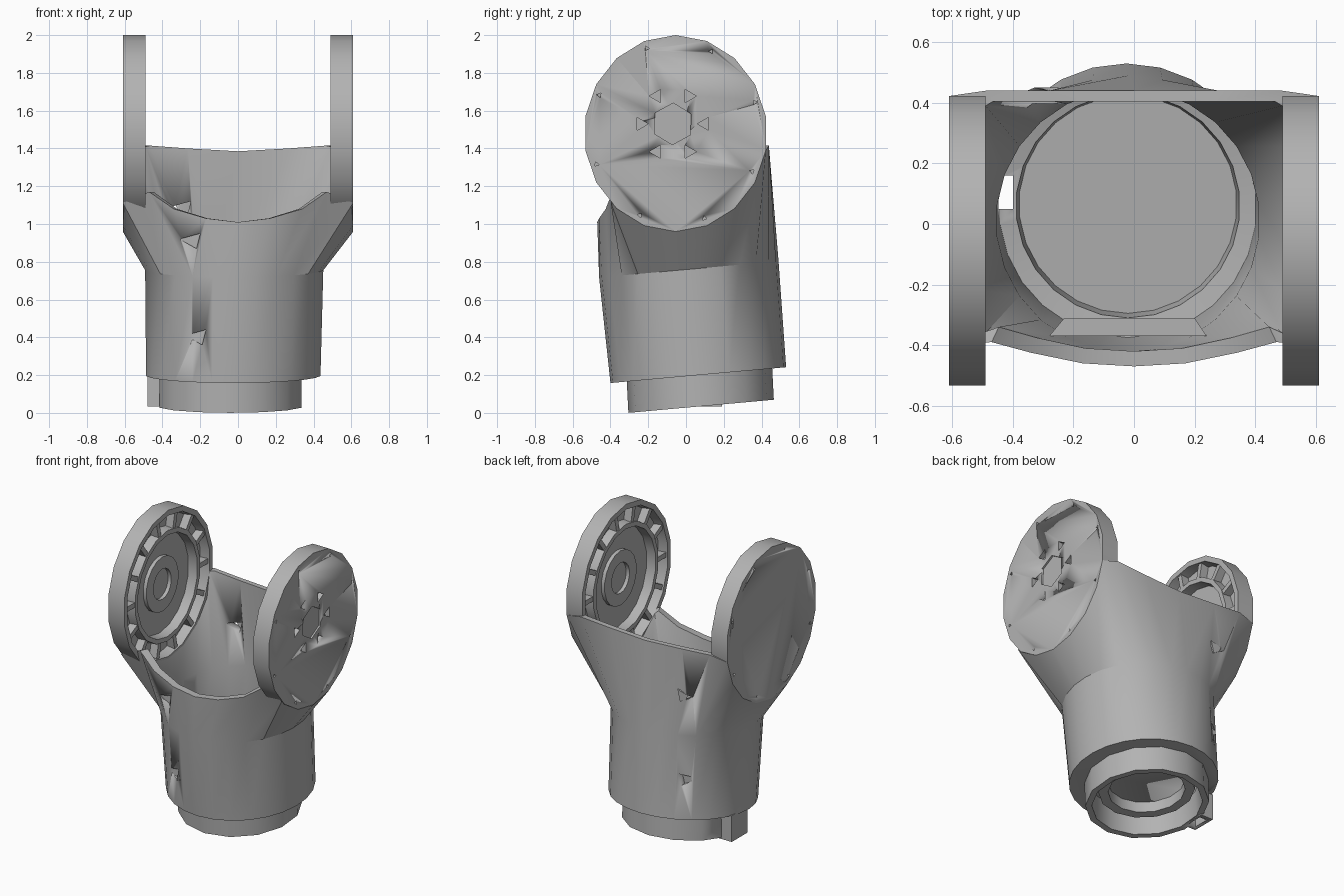
import bpy, bmesh, math
from mathutils import Vector

cube = bpy.data.objects.get("Cube")
if cube:
    bpy.data.objects.remove(cube)

grey = bpy.data.materials.new("plain grey")
grey.use_nodes = True
colour = (0.45, 0.45, 0.45, 1)
grey.diffuse_color = colour
grey.node_tree.nodes["Principled BSDF"].inputs["Base Color"].default_value = colour

SLOPE = 0.09              # lean of the socket's cross-sections
DISC_Y, DISC_Z = -0.055, 1.48
DISC_RY, DISC_RZ = 0.485, 0.52


def finish(name, bm, angle=30):
    bmesh.ops.recalc_face_normals(bm, faces=bm.faces[:])
    mesh = bpy.data.meshes.new(name)
    bm.to_mesh(mesh)
    bm.free()
    ob = bpy.data.objects.new(name, mesh)
    bpy.context.collection.objects.link(ob)
    mesh.materials.append(grey)
    select(ob)
    bpy.ops.object.shade_smooth_by_angle(angle=math.radians(angle))
    return ob


def select(ob):
    bpy.ops.object.select_all(action='DESELECT')
    ob.select_set(True)
    bpy.context.view_layer.objects.active = ob


def loft(bm, rings, cap=True, loop=False):
    loops = [[bm.verts.new(p) for p in ring] for ring in rings]
    pairs = list(zip(loops, loops[1:]))
    if loop:
        pairs.append((loops[-1], loops[0]))
    for a, b in pairs:
        for i in range(len(a)):
            j = (i + 1) % len(a)
            bm.faces.new((a[i], a[j], b[j], b[i]))
    if cap and not loop:
        bm.faces.new(loops[0])
        bm.faces.new(loops[-1])


def box(bm, lo, hi):
    loft(bm, [[(lo[0], lo[1], z), (hi[0], lo[1], z), (hi[0], hi[1], z), (lo[0], hi[1], z)]
              for z in (lo[2], hi[2])])


def cut(ob, build):
    """Subtract the solid made by build(bm) from the object."""
    bm = bmesh.new()
    build(bm)
    tool = finish("cutter", bm)
    tool.hide_render = True
    mod = ob.modifiers.new("cut", 'BOOLEAN')
    mod.operation, mod.solver, mod.object = 'DIFFERENCE', 'EXACT', tool
    select(ob)
    bpy.ops.object.modifier_apply(modifier=mod.name)
    bpy.data.objects.remove(tool)


def circle(x, y, z, r, n, start=-90):
    """Ring lying on the leaning cross-section plane."""
    pts = []
    for i in range(n):
        a = math.radians(start + 360 * i / n)
        dy = r * math.sin(a)
        pts.append((x + r * math.cos(a), y + dy, z + SLOPE * dy))
    return pts


def disc_point(x, deg, r=1.0):
    a = math.radians(deg)
    return (x, DISC_Y + r * DISC_RY * math.cos(a), DISC_Z + r * DISC_RZ * math.sin(a))


def mirrored(half):
    return half + [(-x, y, z) for x, y, z in reversed(half[1:-1])]


# Yoke body: front rim, lower edge of each disc, then the high back rim
front = [(0, -0.47, 1.01), (0.17, -0.46, 1.03), (0.34, -0.425, 1.08), (0.47, -0.39, 1.17)]
arc = [disc_point(0.61, d) for d in (225, 250, 270, 290, 310, 330, 350)]
back = [(0.49, 0.44, 1.415), (0.28, 0.44, 1.4), (0, 0.44, 1.385)]
inner = [(x * 0.95, y + 0.05, z) for x, y, z in front]
inner += [(0.49, max(-0.36, min(0.39, y)), z + 0.02) for x, y, z in arc]
inner += [(x * 0.95, y - 0.035, z) for x, y, z in back]
rim = mirrored(front + arc + back)
n = len(rim)

bm = bmesh.new()
loft(bm, [circle(-0.025, 0.065, 0.2, 0.465, n),
          circle(-0.02, 0.015, 0.76, 0.475, n),
          rim,
          mirrored(inner),
          circle(-0.02, 0.01, 0.8, 0.435, n),
          circle(-0.02, 0.05, 0.36, 0.425, n),
          circle(-0.02, 0.06, 0.35, 0.37, n),
          circle(-0.02, 0.065, 0.25, 0.36, n)])
yoke_body = finish("yoke_body", bm)

# Collar below the body, with a closed underside
bm = bmesh.new()
sides = 14
loft(bm, [circle(-0.04, 0.08, 0.035, 0.385, sides),
          circle(-0.04, 0.07, 0.23, 0.385, sides),
          circle(-0.04, 0.07, 0.23, 0.335, sides),
          circle(-0.04, 0.08, 0.035, 0.345, sides)], loop=True)
collar = finish("collar", bm)

bm = bmesh.new()
loft(bm, [circle(-0.04, 0.075, 0.13, 0.3, sides),
          circle(-0.04, 0.075, 0.21, 0.3, sides),
          circle(-0.04, 0.075, 0.21, 0.24, sides),
          circle(-0.04, 0.075, 0.13, 0.24, sides)], loop=True)
finish("inner_collar_ring", bm)

bm = bmesh.new()
box(bm, (-0.48, 0.02, 0.035), (-0.385, 0.19, 0.215))
key_tab = finish("key_tab", bm)

# Key slot running up through tab, collar and ledge
for part in (yoke_body, collar, key_tab):
    cut(part, lambda b: box(b, (-0.455, 0.05, -0.1), (-0.4, 0.16, 0.6)))

# Shallow three-sided nicks in the front and back walls
def nicks(bm):
    for x, z, y in ((-0.25, 0.91, -0.44), (-0.22, 0.4, -0.4), (-0.3, 1.08, 0.42), (-0.3, 0.5, 0.46)):
        tri = [(x - 0.06, z + 0.01), (x + 0.05, z + 0.04), (x + 0.03, z - 0.04)]
        loft(bm, [[(u, y + d, w) for u, w in tri] for d in (-0.06, 0.03)])


cut(yoke_body, nicks)

# Ledge across the inside of the front wall
bm = bmesh.new()
loft(bm, [[(-0.28, -0.37, z), (0.24, -0.37, z), (0.2, -0.31, z), (-0.23, -0.31, z)]
          for z in (0.84, 0.88)])
finish("inner_ledge", bm)


# Fork discs, hollowed on their inner faces
PROFILE = [(1, 0.61), (1, 0.49), (0.93, 0.49), (0.91, 0.555), (0.74, 0.555), (0.73, 0.495),
           (0.67, 0.495), (0.66, 0.56), (0.36, 0.56), (0.36, 0.535), (0.2, 0.535), (0.2, 0.56)]


def side_prism(bm, side, y, z, r, count, turn, depth):
    ring = [(y + r * math.cos(turn + k * math.tau / count),
             z + r * math.sin(turn + k * math.tau / count)) for k in range(count)]
    loft(bm, [[(side * x, u, w) for u, w in ring] for x in (0.61 - depth, 0.65)])


def screw_holes(bm, side):
    for k in range(8):
        x, y, z = disc_point(0, 20 + 45 * k, 0.92)
        side_prism(bm, side, y, z, 0.014, 3, k, 0.03)


def hub_pattern(bm, side):
    y, z = -0.07, 1.53
    side_prism(bm, side, y, z, 0.11, 6, 0.5, 0.012)
    for k in range(6):
        a = math.radians(60 * k)
        side_prism(bm, side, y + 0.17 * math.cos(a), z + 0.17 * math.sin(a), 0.04, 3, a + math.pi, 0.035)


for side, name in ((1, "left"), (-1, "right")):
    bm = bmesh.new()
    loft(bm, [[disc_point(side * x, 20 * k + 10, r) for k in range(18)] for r, x in PROFILE])
    disc = finish(name + "_fork_disc", bm)
    cut(disc, lambda b: screw_holes(b, side))
    if side > 0:
        cut(disc, lambda b: hub_pattern(b, side))

    # Ribs dividing the outer pocket ring
    bm = bmesh.new()
    for k in range(14):
        mid = 360 * k / 14
        loft(bm, [[disc_point(side * x, mid - 2.5, 0.72), disc_point(side * x, mid - 2, 0.95),
                   disc_point(side * x, mid + 2, 0.95), disc_point(side * x, mid + 2.5, 0.72)]
                  for x in (0.5, 0.57)])
    finish(name + "_disc_ribs", bm)
